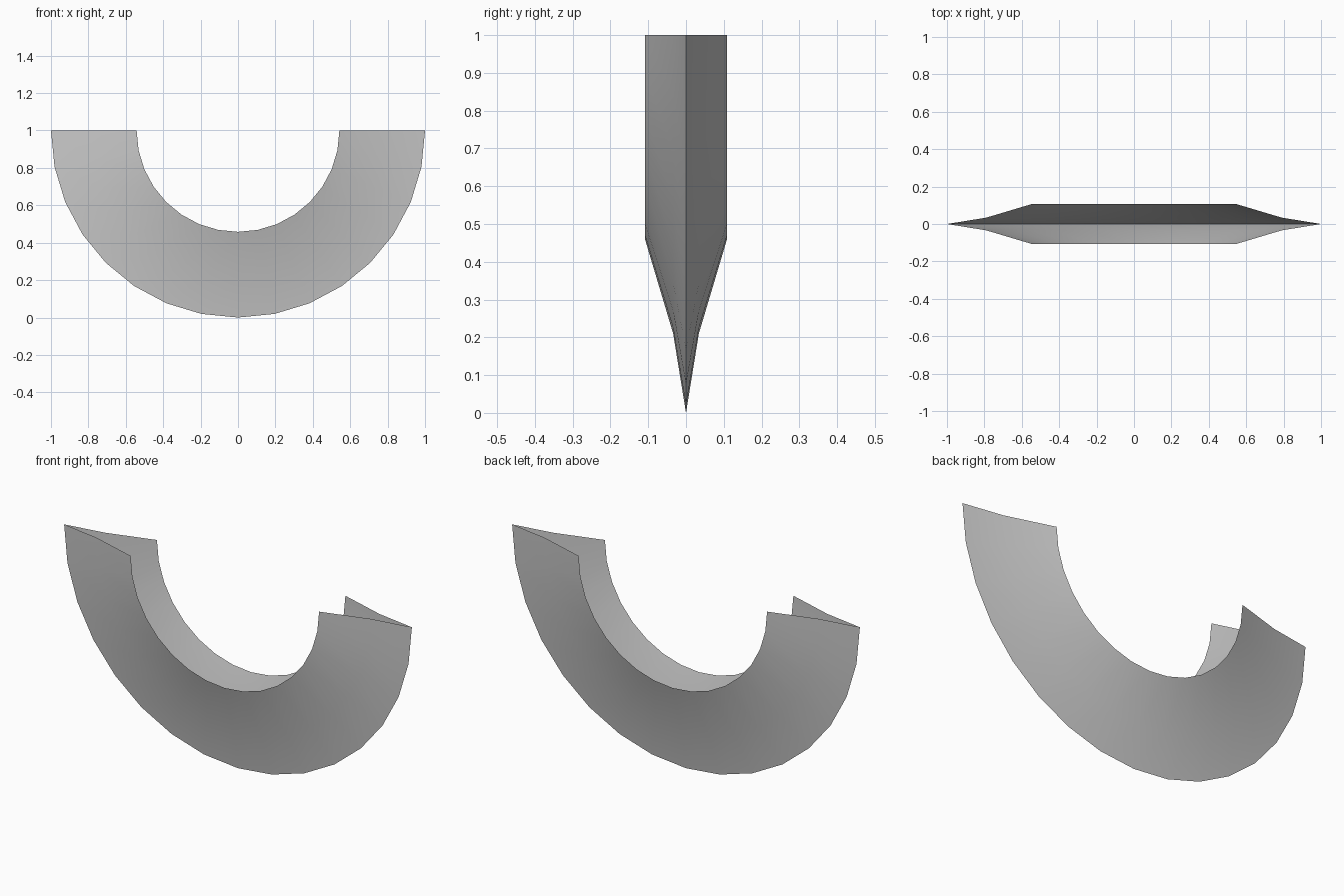
import bpy, bmesh, math
from mathutils import Vector

if "Cube" in bpy.data.objects:
    bpy.data.objects.remove(bpy.data.objects["Cube"])

# V-shaped cross-section, open on the inside: (radius, y)
half = [(0.542, 0.108), (0.79, 0.034)]
profile = [(r, -y) for r, y in half] + [(1.0, 0.0)] + [(r, y) for r, y in reversed(half)]
SEGMENTS = 16

# Sweep the section half a turn below the ring centre
bm = bmesh.new()
verts = [bm.verts.new((r, y, 1.0)) for r, y in profile]
edges = [bm.edges.new(pair) for pair in zip(verts, verts[1:])]
bmesh.ops.spin(bm, geom=verts + edges, cent=(0, 0, 1), axis=(0, 1, 0),
               angle=math.pi, steps=SEGMENTS)

# Face the front shell to -y and the back shell to +y
bm.normal_update()
for f in bm.faces:
    if f.normal.y * f.calc_center_median().y < 0:
        f.normal_flip()

mesh = bpy.data.meshes.new("half_ring_blade")
bm.to_mesh(mesh)
bm.free()
blade = bpy.data.objects.new("half_ring_blade", mesh)
bpy.context.collection.objects.link(blade)

# Smooth sides, sharp outer rim
bpy.context.view_layer.objects.active = blade
blade.select_set(True)
bpy.ops.object.shade_smooth_by_angle(angle=math.radians(30))
